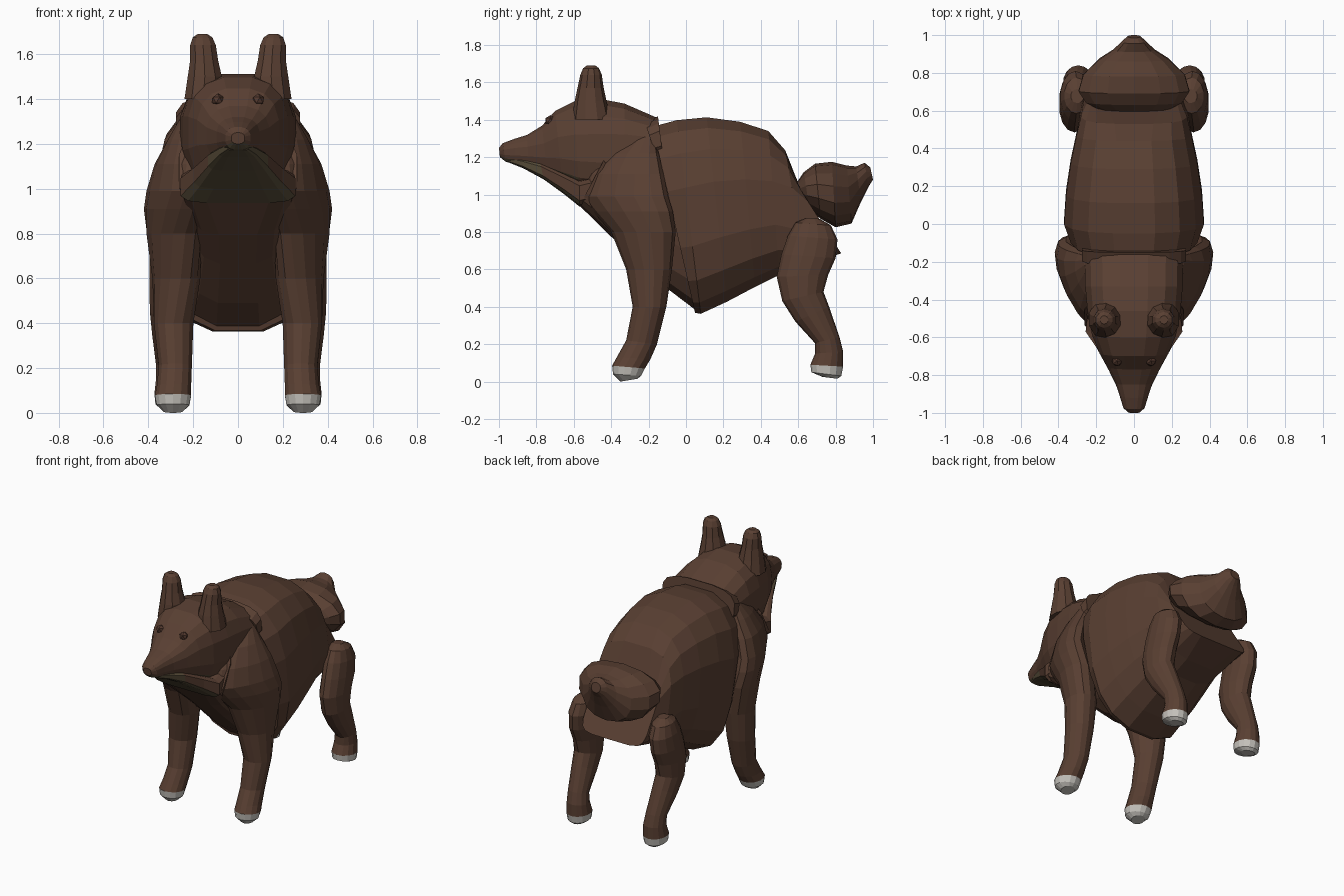
import bpy, bmesh, math
from mathutils import Vector


def material(name, rgb):
    m = bpy.data.materials.new(name)
    m.diffuse_color = (*rgb, 1)
    return m


FUR = material("brown fur", (0.1, 0.05, 0.032))
JAW = material("olive jaw", (0.10, 0.076, 0.042))
HOOF = material("pale grey hoof", (0.56, 0.54, 0.50))
EYE = material("dark red brown", (0.085, 0.04, 0.027))


def loft(name, rings, n=12, power=2.0, mirror=False, accent=None, rule=None):
    """Skin rings given as (y1, z1, y2, z2, x centre, half width[, x skew[, power]]):
    the two points are opposite ends of the ring in the side plane,
    the skew moves the first point inward and the second outward."""
    bm = bmesh.new()
    loops = []
    for y1, z1, y2, z2, x, w, *extra in rings:
        skew = extra[0] if extra else 0
        p = extra[1] if len(extra) > 1 else power
        mid = Vector((x, (y1 + y2) / 2, (z1 + z2) / 2))
        axis = Vector((-skew, (y1 - y2) / 2, (z1 - z2) / 2))
        loop = []
        for i in range(n):
            a = 2 * math.pi * (i + 0.5) / n
            c, s = math.cos(a), math.sin(a)
            c = math.copysign(abs(c) ** (2 / p), c)
            s = math.copysign(abs(s) ** (2 / p), s)
            loop.append(bm.verts.new(mid + Vector((c * w, 0, 0)) + axis * s))
        loops.append(loop)
    for a, b in zip(loops, loops[1:]):
        for i in range(n):
            j = (i + 1) % n
            bm.faces.new((a[i], a[j], b[j], b[i]))
    bm.faces.new(loops[0])
    bm.faces.new(loops[-1])
    bmesh.ops.recalc_face_normals(bm, faces=bm.faces)
    bm.normal_update()
    if rule:
        for f in bm.faces:
            f.material_index = int(rule(f))
    me = bpy.data.meshes.new(name)
    bm.to_mesh(me)
    bm.free()
    me.materials.append(FUR)
    if accent:
        me.materials.append(accent)
    ob = bpy.data.objects.new(name, me)
    bpy.context.collection.objects.link(ob)
    if mirror:
        ob.modifiers.new("Mirror", 'MIRROR')
    return ob


def is_hoof(f):
    return f.calc_center_median().z < 0.075


# Barrel of the body, ending in a square slanted rump plate
loft("torso", [
    (-0.18, 1.37, 0.05, 0.36, 0, 0.34),
    (-0.05, 1.405, 0.08, 0.355, 0, 0.375),
    (0.11, 1.42, 0.22, 0.42, 0, 0.365),
    (0.29, 1.395, 0.37, 0.50, 0, 0.34),
    (0.44, 1.345, 0.50, 0.565, 0, 0.31),
    (0.53, 1.24, 0.64, 0.61, 0, 0.285, 0, 3.2),
    (0.61, 1.03, 0.83, 0.685, 0, 0.245, 0, 6),
], n=16, power=2.7)

# Chest wedge between the shoulders
loft("chest", [
    (-0.14, 1.36, 0.06, 0.37, 0, 0.31, 0, 2.8),
    (-0.19, 1.35, -0.09, 0.485, 0, 0.25),
    (-0.30, 1.30, -0.28, 0.66, 0, 0.22),
    (-0.37, 1.24, -0.42, 0.79, 0, 0.235),
    (-0.42, 1.22, -0.57, 0.94, 0, 0.265, 0, 5),
], n=16, power=3.2)

# Head with a long muzzle
loft("head", [
    (-1.0, 1.25, -0.995, 1.20, 0, 0.03),
    (-0.98, 1.275, -0.965, 1.175, 0, 0.057),
    (-0.92, 1.298, -0.91, 1.16, 0, 0.075),
    (-0.85, 1.32, -0.84, 1.14, 0, 0.098),
    (-0.77, 1.37, -0.74, 1.10, 0, 0.142),
    (-0.70, 1.45, -0.66, 1.05, 0, 0.185),
    (-0.60, 1.50, -0.57, 1.00, 0, 0.225),
    (-0.46, 1.515, -0.46, 0.98, 0, 0.25),
    (-0.33, 1.49, -0.33, 1.02, 0, 0.262),
    (-0.16, 1.415, -0.16, 1.10, 0, 0.265),
], n=16, power=2.6, accent=JAW,
    rule=lambda f: f.normal.z < -0.5 and f.calc_center_median().y < -0.55)

# Flat lower jaw widening back to the chest, olive at the lip and below
loft("jaw", [
    (-0.955, 1.20, -0.945, 1.17, 0, 0.045),
    (-0.88, 1.19, -0.87, 1.14, 0, 0.085),
    (-0.78, 1.17, -0.76, 1.08, 0, 0.135),
    (-0.66, 1.12, -0.65, 1.00, 0, 0.20),
    (-0.57, 1.08, -0.57, 0.935, 0, 0.26),
    (-0.48, 1.10, -0.48, 0.96, 0, 0.25),
], power=4.5, accent=JAW,
    rule=lambda f: f.calc_center_median().y < -0.80
    or (f.normal.z < -0.5 and f.calc_center_median().y < -0.57))

# Raised crest where the neck meets the back
loft("neck_ridge", [
    (-0.22, 1.385, -0.15, 1.18, 0, 0.28),
    (-0.15, 1.42, -0.12, 1.18, 0, 0.28),
], n=16, power=3)

# Blunt upright ears
loft("ear", [
    (-0.61, 1.40, -0.40, 1.40, 0.155, 0.088),
    (-0.595, 1.50, -0.425, 1.50, 0.148, 0.08),
    (-0.58, 1.57, -0.44, 1.57, 0.151, 0.066),
    (-0.565, 1.64, -0.45, 1.64, 0.156, 0.06),
    (-0.55, 1.675, -0.465, 1.675, 0.158, 0.046),
    (-0.53, 1.69, -0.485, 1.69, 0.158, 0.022),
], n=10, mirror=True)

# Small faceted eyes
for side in (-1, 1):
    bpy.ops.mesh.primitive_ico_sphere_add(
        subdivisions=1, radius=0.03, location=(side * 0.09, -0.725, 1.395))
    eye = bpy.context.object
    eye.name = "eye"
    eye.data.materials.append(EYE)

# Front legs flowing up into shoulders that turn in toward the neck
loft("front_leg", [
    (-0.35, 0.0, -0.26, 0.015, 0.29, 0.045),
    (-0.39, 0.04, -0.24, 0.03, 0.29, 0.075),
    (-0.395, 0.085, -0.22, 0.07, 0.29, 0.083),
    (-0.37, 0.13, -0.19, 0.12, 0.285, 0.078),
    (-0.32, 0.22, -0.155, 0.20, 0.28, 0.076),
    (-0.285, 0.40, -0.105, 0.40, 0.287, 0.09),
    (-0.32, 0.60, -0.075, 0.60, 0.275, 0.105, 0.02),
    (-0.40, 0.80, -0.055, 0.80, 0.285, 0.115, 0.05),
    (-0.50, 0.91, -0.07, 0.91, 0.28, 0.115, 0.08),
    (-0.565, 0.99, -0.095, 0.99, 0.27, 0.105, 0.09),
    (-0.52, 1.11, -0.12, 1.11, 0.25, 0.10, 0.07),
    (-0.42, 1.22, -0.145, 1.22, 0.22, 0.085, 0.04),
    (-0.30, 1.30, -0.165, 1.31, 0.20, 0.06, 0.02),
    (-0.23, 1.33, -0.18, 1.335, 0.19, 0.03),
], n=14, mirror=True, accent=HOOF, rule=is_hoof)

# Hind legs with a backward-bent hock
loft("hind_leg", [
    (0.73, 0.025, 0.81, 0.015, 0.295, 0.045),
    (0.67, 0.05, 0.83, 0.03, 0.295, 0.075),
    (0.665, 0.09, 0.84, 0.08, 0.295, 0.08),
    (0.69, 0.15, 0.84, 0.16, 0.295, 0.072),
    (0.69, 0.205, 0.82, 0.24, 0.30, 0.068),
    (0.585, 0.32, 0.765, 0.40, 0.31, 0.075),
    (0.515, 0.43, 0.735, 0.48, 0.315, 0.08),
    (0.485, 0.56, 0.76, 0.57, 0.315, 0.082),
    (0.51, 0.68, 0.80, 0.66, 0.315, 0.082),
    (0.545, 0.78, 0.81, 0.76, 0.31, 0.08),
    (0.585, 0.85, 0.775, 0.835, 0.305, 0.065),
    (0.64, 0.875, 0.715, 0.87, 0.30, 0.035),
], n=14, mirror=True, accent=HOOF, rule=is_hoof)

# Broad tail narrowing to a knob
loft("tail", [
    (0.59, 1.06, 0.62, 0.98, 0, 0.18),
    (0.63, 1.12, 0.66, 0.92, 0, 0.26),
    (0.69, 1.165, 0.72, 0.87, 0, 0.30),
    (0.78, 1.175, 0.80, 0.825, 0, 0.275),
    (0.86, 1.155, 0.885, 0.845, 0, 0.19),
    (0.91, 1.15, 0.935, 0.96, 0, 0.11),
    (0.955, 1.17, 0.975, 1.04, 0, 0.065),
    (0.985, 1.145, 1.0, 1.08, 0, 0.035),
], n=14, power=2.2)
